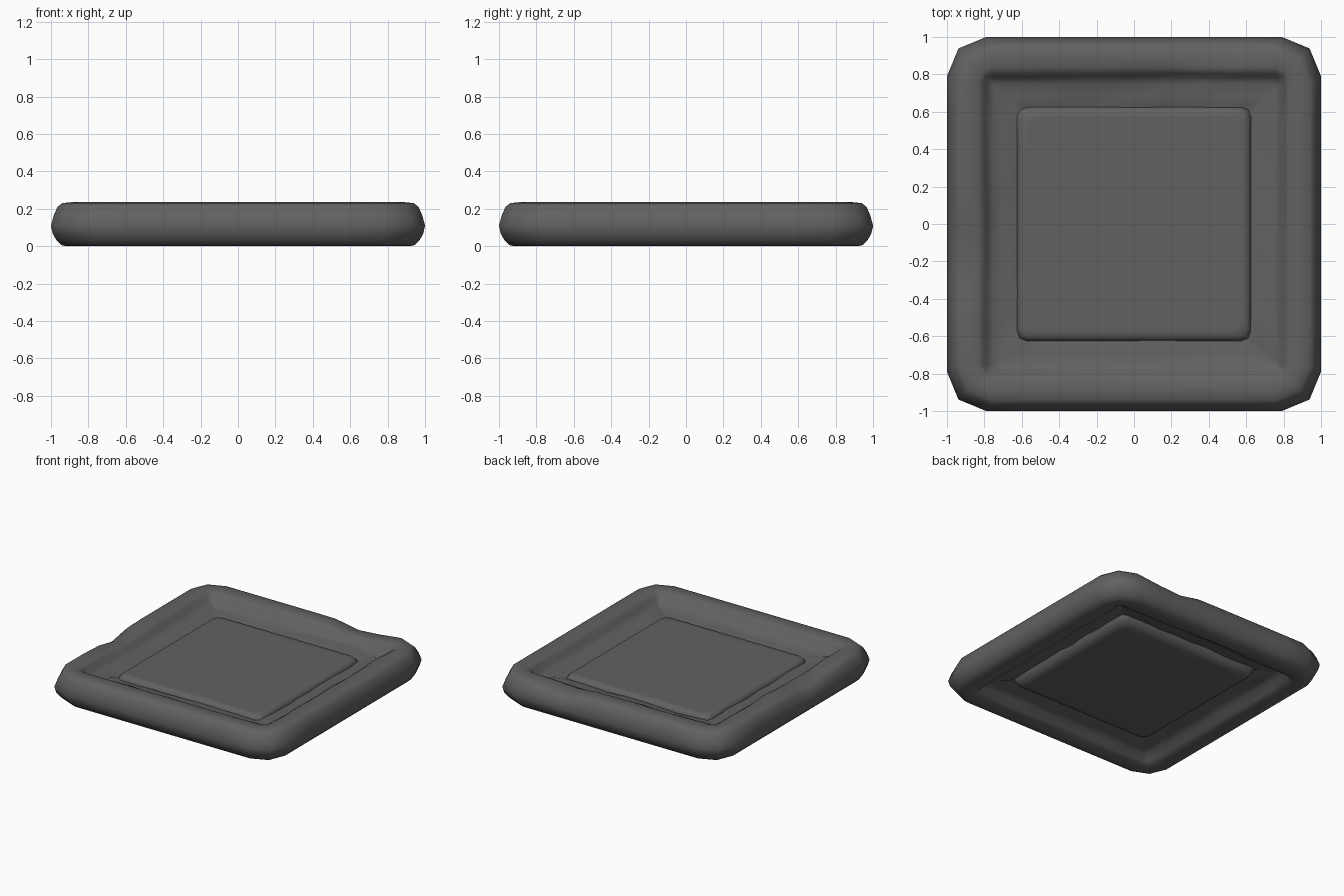
import bpy, bmesh, math, random

if "Cube" in bpy.data.objects:
    bpy.data.objects.remove(bpy.data.objects["Cube"])

random.seed(4)
mat = bpy.data.materials.new("charcoal grey")
mat.diffuse_color = (0.12, 0.12, 0.12, 1)
mat.use_nodes = True
mat.node_tree.nodes["Principled BSDF"].inputs["Base Color"].default_value = mat.diffuse_color


def ring(r, rad, straight=8, arc=2):
    """Rounded square outline, half width r, corner radius rad."""
    pts = []
    c = r - rad
    for k in range(4):
        a0 = k * math.pi / 2
        for i in range(arc + 1):
            a = a0 + i / arc * math.pi / 2
            cx, cy = [(c, c), (-c, c), (-c, -c), (c, -c)][k]
            pts.append((cx + rad * math.cos(a), cy + rad * math.sin(a)))
        # straight run to the next corner
        x0, y0 = pts[-1]
        nx, ny = [(-c, c), (-c, -c), (c, -c), (c, c)][k]
        a1 = a0 + math.pi / 2
        x1, y1 = nx + rad * math.cos(a1), ny + rad * math.sin(a1)
        for j in range(1, straight):
            t = j / straight
            pts.append((x0 + (x1 - x0) * t, y0 + (y1 - y0) * t))
    return pts


def dent(x, y, z):
    """Shallow sags in the upper rim."""
    d = 0
    for cx, cy in ((0.45, 0.95), (-0.95, -0.2)):
        d += 0.05 * math.exp(-((x - cx) ** 2 + (y - cy) ** 2) / 0.02)
    return d * max(0, z - 0.1) / 0.135


def sweep(name, profile, radius, wobble, closed=True):
    """Run a (half width, height) profile round the square."""
    bm = bmesh.new()
    rows = []
    for r, z in profile:
        row = []
        for x, y in ring(r, radius(r)):
            w = wobble if r < 0.93 and 0.005 < z < 0.23 else 0
            zz = z - dent(x, y, z) + random.uniform(-w, w)
            row.append(bm.verts.new((x, y, zz)))
        rows.append(row)
    n = len(rows[0])
    m = len(rows)
    for i in range(m if closed else m - 1):
        a, b = rows[i], rows[(i + 1) % m]
        for j in range(n):
            bm.faces.new((a[j], a[(j + 1) % n], b[(j + 1) % n], b[j]))
    if not closed:
        bm.faces.new(rows[0])
        bm.faces.new(rows[-1])
    bmesh.ops.recalc_face_normals(bm, faces=bm.faces)
    me = bpy.data.meshes.new(name)
    bm.to_mesh(me)
    bm.free()
    ob = bpy.data.objects.new(name, me)
    bpy.context.collection.objects.link(ob)
    me.materials.append(mat)
    bpy.ops.object.select_all(action='DESELECT')
    ob.select_set(True)
    bpy.context.view_layer.objects.active = ob
    bpy.ops.object.shade_smooth_by_angle(angle=math.radians(55))
    return ob


# Padded outer rim and the lower inner border, one cross-section
sweep("padded_rim", [
    (1.0, 0.11), (0.985, 0.165), (0.965, 0.21), (0.94, 0.23), (0.89, 0.235),
    (0.835, 0.232), (0.805, 0.215), (0.785, 0.175), (0.75, 0.155),
    (0.69, 0.148), (0.64, 0.14), (0.60, 0.13),
    (0.60, 0.10), (0.65, 0.085), (0.72, 0.075), (0.775, 0.06),
    (0.80, 0.02), (0.84, 0.003), (0.89, 0.0), (0.94, 0.003),
    (0.97, 0.03), (0.99, 0.065)],
    lambda r: max(0.03, min(0.21, r * 1.0 - 0.76)), 0.008)

# Thick flat centre panel with softened edges, hanging below the border
sweep("centre_panel", [
    (0.53, 0.035), (0.57, 0.036), (0.605, 0.06), (0.625, 0.10),
    (0.625, 0.14), (0.605, 0.165), (0.57, 0.167), (0.53, 0.167)],
    lambda r: 0.05, 0, closed=False)
